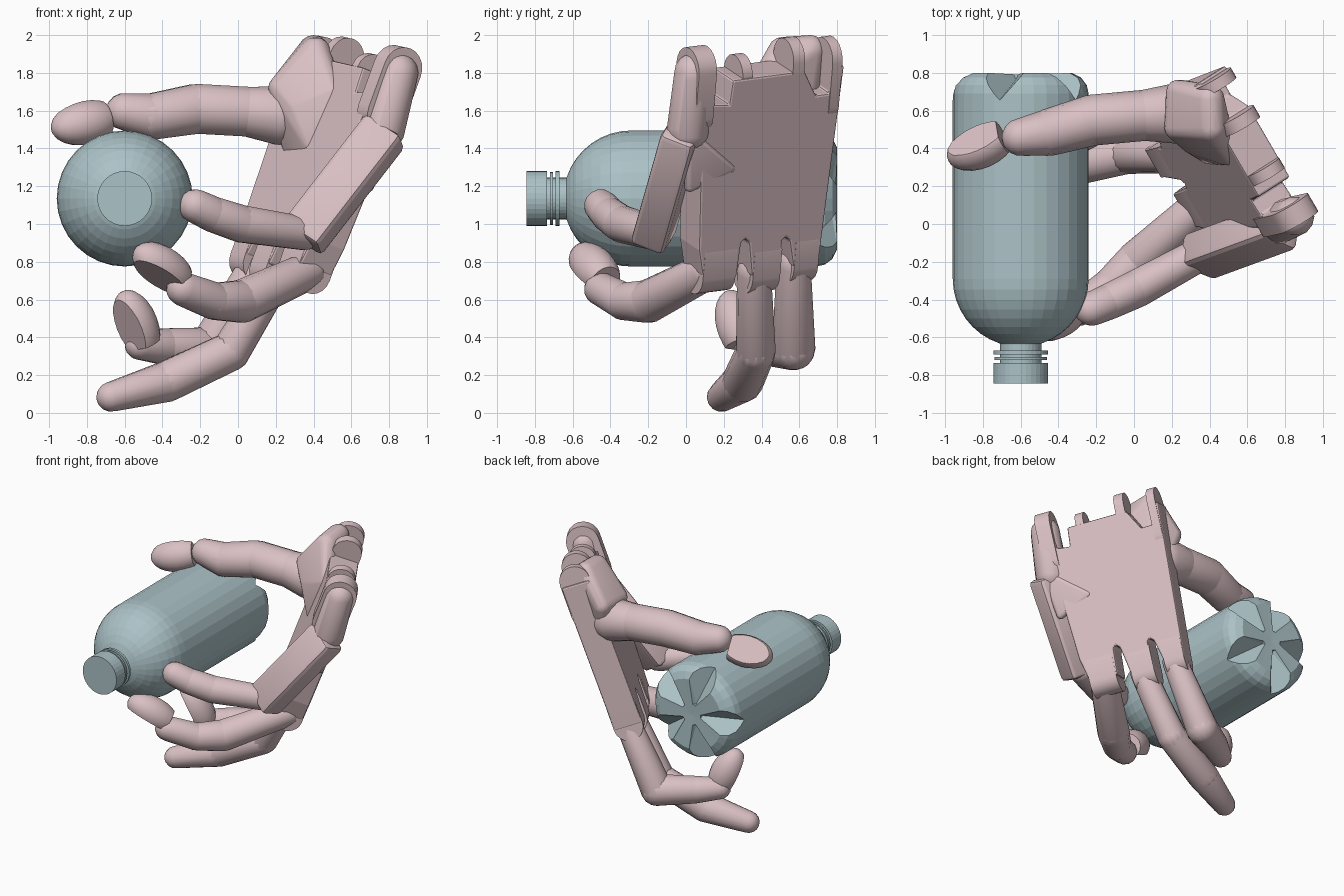
import bpy, bmesh, math
from mathutils import Vector, Matrix

cube = bpy.data.objects.get("Cube")
if cube:
    bpy.data.objects.remove(cube, do_unlink=True)


def material(name, rgb):
    m = bpy.data.materials.new(name)
    m.use_nodes = True
    m.diffuse_color = (*rgb, 1)
    m.node_tree.nodes["Principled BSDF"].inputs["Base Color"].default_value = (*rgb, 1)
    return m


SKIN = material("pale pink", (0.70, 0.53, 0.55))
GLASS = material("grey teal", (0.41, 0.54, 0.57))


def finish(name, bm, mat, smooth=30):
    bmesh.ops.recalc_face_normals(bm, faces=bm.faces)
    mesh = bpy.data.meshes.new(name)
    bm.to_mesh(mesh)
    bm.free()
    mesh.materials.append(mat)
    if smooth:
        mesh.shade_smooth()
        mesh.set_sharp_from_angle(angle=math.radians(smooth))
    obj = bpy.data.objects.new(name, mesh)
    bpy.context.collection.objects.link(obj)
    return obj


def ball(centre, r, axis=(0, 0, 1), segs=14, rows=8):
    """Points of a sphere whose poles lie along the axis."""
    q = Vector(axis).to_track_quat('Z', 'Y')
    pts = []
    for i in range(rows + 1):
        a = math.pi * i / rows
        for j in range(segs if 0 < i < rows else 1):
            b = math.tau * j / segs
            p = Vector((math.sin(a) * math.cos(b), math.sin(a) * math.sin(b), math.cos(a)))
            pts.append(Vector(centre) + q @ p * r)
    return pts


def add_hull(bm, points):
    part = bmesh.new()
    for p in points:
        part.verts.new(p)
    bmesh.ops.convex_hull(part, input=part.verts[:])
    loose = [v for v in part.verts if not v.link_faces]
    bmesh.ops.delete(part, geom=loose, context='VERTS')
    tmp = bpy.data.meshes.new("tmp")
    part.to_mesh(tmp)
    part.free()
    bm.from_mesh(tmp)
    bpy.data.meshes.remove(tmp)


def blob(name, balls):
    bm = bmesh.new()
    add_hull(bm, [p for x, y, z, r in balls for p in ball((x, y, z), r)])
    return finish(name, bm, SKIN)


def limb(name, nodes):
    """Chain of tapered rounded segments."""
    bm = bmesh.new()
    for a, b in zip(nodes, nodes[1:]):
        axis = Vector(b[:3]) - Vector(a[:3])
        add_hull(bm, ball(a[:3], a[3], axis) + ball(b[:3], b[3], axis))
    return finish(name, bm, SKIN)


def fingertip(name, centre, axis, nail, size):
    """Egg-shaped tip with a flat nail face and a blunt base."""
    a = Vector(axis).normalized()
    n = Vector(nail)
    n = (n - a * n.dot(a)).normalized()
    frame = Matrix((n.cross(a), n, a)).transposed()
    middle = Vector(centre) - a * 0.035
    bm = bmesh.new()
    bmesh.ops.create_uvsphere(bm, u_segments=18, v_segments=12, radius=1)
    for v in bm.verts:
        v.co = middle + frame @ Vector([c * s for c, s in zip(v.co, size)])
    for normal, offset in ((n, size[1] * 0.5), (-a, size[2] * 0.62)):
        cut = bmesh.ops.bisect_plane(bm, geom=bm.verts[:] + bm.edges[:] + bm.faces[:],
                                     plane_co=middle + normal * offset,
                                     plane_no=normal, clear_outer=True)
        rim = [e for e in cut["geom_cut"] if isinstance(e, bmesh.types.BMEdge)]
        bmesh.ops.edgeloop_fill(bm, edges=rim)
    return finish(name, bm, SKIN)


# Palm: outline laid on the tilted plane of the back of the hand
NORMAL = Vector((0.786, 0.5, -0.33))
DEPTH = 0.21
UNIT = NORMAL.normalized()
ACROSS = Vector((-0.5, 0.86, 0.11))
ACROSS = (ACROSS - UNIT * ACROSS.dot(UNIT)).normalized()
UP = ACROSS.cross(UNIT)
UP *= math.copysign(1, UP.z)


def on_back(y, z):
    return Vector(((0.195 - NORMAL.y * y - NORMAL.z * z) / NORMAL.x, y, z))


outline = [(.09, 1.76), (.14, 1.76), (.15, 1.63), (.23, 1.63), (.25, 1.76), (.63, 1.81),
           (.69, 1.68), (.76, 1.69), (.78, 1.82), (.84, 1.84), (.715, .88), (.70, .77),
           (.57, .77), (.55, .91), (.53, .93), (.51, .91), (.50, .72), (.35, .72),
           (.335, .90), (.315, .92), (.295, .90), (.27, .72), (.09, .72), (.07, .86)]
bm = bmesh.new()
face = bm.faces.new([bm.verts.new(on_back(*p)) for p in outline])
ext = bmesh.ops.extrude_face_region(bm, geom=[face])
moved = [g for g in ext["geom"] if isinstance(g, bmesh.types.BMVert)]
bmesh.ops.translate(bm, verts=moved, vec=-UNIT * DEPTH)
palm = finish("palm", bm, SKIN, smooth=0)
bevel = palm.modifiers.new("soft edges", 'BEVEL')
bevel.width = 0.012
bevel.segments = 2


def lug(name, y, z, r, half, reach):
    """Round-ended plate set into the palm."""
    end = on_back(y, z) - UNIT * (DEPTH / 2)
    pts = []
    for c in (end, end + UP * reach):
        for s in (-half, half):
            for k in range(20):
                t = math.tau * k / 20
                pts.append(c + ACROSS * s + (UNIT * math.cos(t) + UP * math.sin(t)) * r)
    bm = bmesh.new()
    add_hull(bm, pts)
    finish(name, bm, SKIN)


# Hinge lugs along the wrist edge, rounded knuckles along the finger edge
lug("index_side_wrist_lug", .80, 1.85, .11, .03, -.25)
lug("inner_wrist_lug", .60, 1.85, .105, .035, -.25)
lug("middle_wrist_lug", .33, 1.77, .098, .03, -.25)
lug("outer_wrist_lug", .11, 1.79, .118, .055, -.25)
lug("ring_knuckle", .175, .71, .106, .10, .15)
lug("middle_knuckle", .425, .71, .106, .084, .15)
lug("index_knuckle", .635, .765, .106, .074, .15)

# Fleshy thumb base and the outer edge of the hand
blob("thumb_mound", [(.235, .70, 1.72, .065), (.225, .51, 1.72, .065), (.40, .66, 1.92, .08),
                     (.41, .51, 1.91, .08), (.31, .43, 1.62, .06), (.34, .60, 1.50, .07),
                     (.31, .54, 1.30, .05), (.50, .36, 1.70, .05), (.39, .37, 1.42, .05)])
blob("outer_heel", [(.85, .04, 1.80, .105), (.77, .01, 1.50, .115)])
blob("outer_crest", [(.62, .23, 1.30, .03), (.83, .02, 1.48, .03), (.69, .02, 1.20, .03)])

# Boxy folding link that carries the little finger
start, end = Vector((.765, -.02, 1.475)), Vector((.355, -.17, .945))
axis = (end - start).normalized()
side = Vector((.8, -.3, -.46))
side = (side - axis * side.dot(axis)).normalized()
front = axis.cross(side)
bm = bmesh.new()
add_hull(bm, [p for c in (start, end) for s in (-1, 1) for t in (-1, 1)
              for p in ball(c + side * .09 * s + front * .065 * t, .03, axis, 8, 4)])
finish("little_finger_link", bm, SKIN)

# Fingers
limb("little_finger", [(.35, -.16, .95, .09), (.02, -.34, 1.00, .10),
                       (-.13, -.41, 1.05, .095), (-.225, -.45, 1.095, .09)])
limb("ring_finger", [(.37, .11, .75, .10), (.02, -.20, .59, .115),
                     (-.12, -.33, .59, .10), (-.29, -.45, .655, .09)])
limb("middle_finger", [(.22, .36, .75, .09), (-.04, .37, .325, .105),
                       (-.38, .30, .165, .11), (-.67, .19, .085, .08)])
limb("index_finger", [(.10, .57, .79, .09), (-.15, .57, .34, .115),
                      (-.38, .43, .35, .10), (-.52, .33, .36, .08)])
limb("thumb", [(.22, .585, 1.575, .16), (.05, .575, 1.595, .135), (-.22, .55, 1.61, .135),
               (-.45, .485, 1.57, .125), (-.60, .46, 1.595, .10)])

# Rounded tips with nails
fingertip("ring_fingertip", (-.42, -.50, .78), (-.22, -.14, .16), (-.45, -.55, -.7),
          (.115, .115, .20))
fingertip("index_fingertip", (-.55, .26, .50), (-.10, -.06, .25), (-.6, -.6, -.5),
          (.11, .115, .195))
fingertip("thumb_tip", (-.84, .40, 1.53), (-.27, -.12, -.06), (.1, .75, .6),
          (.115, .12, .195))

# Bottle: a profile turned about the y axis
CX, CZ, R, STEPS = -.6, 1.135, .36, 32
profile = [(0, .79), (.27, .80), (.32, .775), (.35, .735), (R, .69)]
for k in range(9):
    a = math.radians(72) * k / 8
    profile.append((R * math.cos(a), -.29 - R * math.sin(a)))
profile += [(.11, -.64), (.11, -.67), (.145, -.67), (.145, -.69), (.11, -.69), (.11, -.705),
            (.14, -.705), (.14, -.72), (.11, -.72), (.11, -.735), (.145, -.735),
            (.145, -.845), (0, -.845)]


def around(r, t, y, angle=0.0):
    c, s = math.cos(angle), math.sin(angle)
    return Vector((CX + r * c - t * s, y, CZ + r * s + t * c))


bm = bmesh.new()
rings = []
for r, y in profile:
    n = STEPS if r else 1
    rings.append([bm.verts.new(around(r, 0, y, math.tau * k / STEPS)) for k in range(n)])
for a, b in zip(rings, rings[1:]):
    for k in range(STEPS):
        loop = [a[k % len(a)], a[(k + 1) % len(a)], b[(k + 1) % len(b)], b[k % len(b)]]
        bm.faces.new(list(dict.fromkeys(loop)))
bottle = finish("bottle", bm, GLASS, smooth=0)

# Five V-shaped grooves in the bottle base
bm = bmesh.new()
for k in range(5):
    ang = math.radians(36 + 72 * k)
    add_hull(bm, [around(r, t, y, ang) for r, t, y in
                  [(.08, -.03, .83), (.08, .03, .83), (.08, 0, .765),
                   (.45, -.20, .83), (.45, .20, .83), (.45, 0, .62)]])
cutter = finish("groove_cutter", bm, GLASS, smooth=0)
cutter.hide_render = True
groove = bottle.modifiers.new("grooves", 'BOOLEAN')
groove.operation = 'DIFFERENCE'
groove.solver = 'EXACT'
groove.object = cutter

# Bake the grooves and drop the helper
bpy.context.view_layer.update()
graph = bpy.context.evaluated_depsgraph_get()
carved = bpy.data.meshes.new_from_object(bottle.evaluated_get(graph))
bottle.modifiers.clear()
bottle.data = carved
bpy.data.objects.remove(cutter, do_unlink=True)
